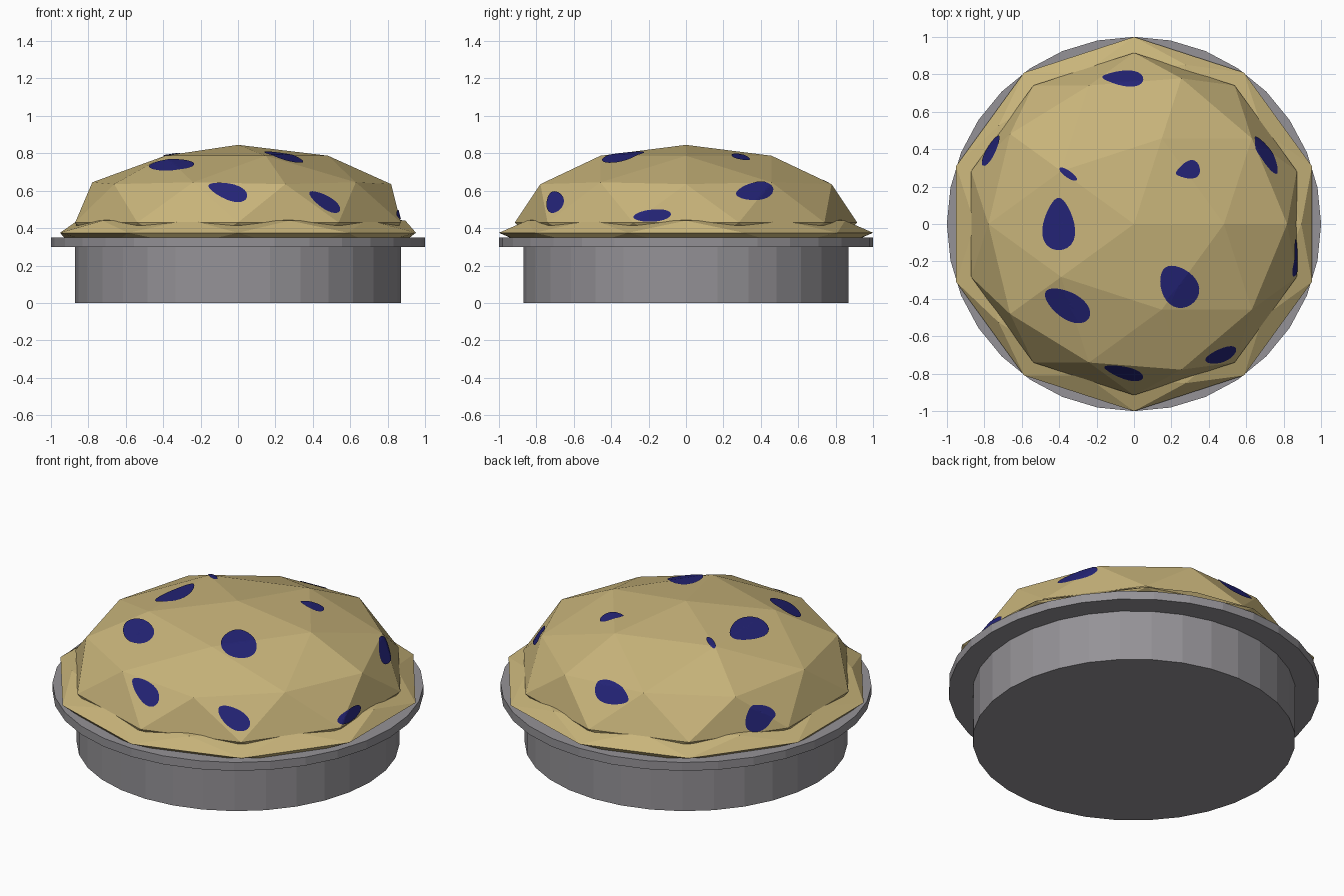
import bpy, bmesh, math
from mathutils import Vector
from mathutils.bvhtree import BVHTree

if "Cube" in bpy.data.objects:
    bpy.data.objects.remove(bpy.data.objects["Cube"])


def material(name, rgb):
    m = bpy.data.materials.new(name)
    m.diffuse_color = (*rgb, 1)
    m.use_nodes = True
    m.node_tree.nodes["Principled BSDF"].inputs["Base Color"].default_value = m.diffuse_color
    return m


CRUST = material("golden crust", (0.578, 0.456, 0.195))
TIN = material("grey tin", (0.30, 0.29, 0.31))
BERRY = material("berry blue", (0.017, 0.017, 0.18))


def finish(bm, name, mat):
    mesh = bpy.data.meshes.new(name)
    bm.to_mesh(mesh)
    bm.free()
    mesh.materials.append(mat)
    ob = bpy.data.objects.new(name, mesh)
    bpy.context.collection.objects.link(ob)
    return ob


# Tin: one lathed profile, 32 sides
def lathe(name, profile, mat, sides=32):
    bm = bmesh.new()
    rings = [[bm.verts.new((r * math.cos(2 * math.pi * i / sides),
                            r * math.sin(2 * math.pi * i / sides), z))
              for i in range(sides)] for r, z in profile]
    for lo, hi in zip(rings, rings[1:]):
        for i in range(sides):
            j = (i + 1) % sides
            bm.faces.new((lo[i], lo[j], hi[j], hi[i]))
    bm.faces.new(rings[0][::-1])
    bm.faces.new(rings[-1])
    return finish(bm, name, mat)


lathe("tin", [(0.87, 0), (0.87, 0.3), (1, 0.3), (1, 0.35)], TIN)


# Crust: two squashed icospheres, heights remapped level by level
def squashed_ball(name, radius, levels):
    bm = bmesh.new()
    bmesh.ops.create_icosphere(bm, subdivisions=2, radius=1)
    for v in bm.verts:
        v.co.xy *= radius / 1.0
        z = v.co.z
        for (z0, h0), (z1, h1) in zip(levels, levels[1:]):
            if z <= z1 + 1e-4:
                v.co.z = h0 + (h1 - h0) * (z - z0) / (z1 - z0)
                break
    tree = BVHTree.FromBMesh(bm)
    finish(bm, name, CRUST)
    return tree


squashed_ball("crust_rim", 1.0, [(-1, 0.23), (0, 0.375), (0.447, 0.44),
                                 (0.526, 0.445), (1, 0.5)])
dome = squashed_ball("crust_dome", 0.915, [(-1, 0.1), (0, 0.43), (0.447, 0.635),
                                           (0.526, 0.645), (0.851, 0.787), (1, 0.845)])


# Berries: egg-shaped patches projected on the dome from one of three views
VIEWS = {
    "top": lambda u, v: (Vector((u, v, 3)), Vector((0, 0, -1))),
    "front": lambda u, v: (Vector((u, -3, v)), Vector((0, 1, 0))),
    "right": lambda u, v: (Vector((3, u, v)), Vector((-1, 0, 0))),
}


def berry_patch(index, view, cu, cv, a, b, angle, egg, steps=28, rings=7):
    bm = bmesh.new()
    ca, sa = math.cos(math.radians(angle)), math.sin(math.radians(angle))

    def point(t, f):
        x = f * a * math.cos(t)
        y = f * b * math.sin(t) * (1 + egg * math.cos(t))
        origin, ray = VIEWS[view](cu + x * ca - y * sa, cv + x * sa + y * ca)
        hit, normal, _, _ = dome.ray_cast(origin, ray)
        return bm.verts.new(hit + normal * 0.005) if hit else None

    centre = point(0, 0)
    grid = [[point(2 * math.pi * i / steps, k / rings) for i in range(steps)]
            for k in range(1, rings + 1)]
    for i in range(steps):
        j = (i + 1) % steps
        quads = [(centre, grid[0][i], grid[0][j])]
        quads += [(p[i], q[i], q[j], p[j]) for p, q in zip(grid, grid[1:])]
        for q in quads:
            if all(q):
                bm.faces.new(q)
    finish(bm, f"berry_{index}", BERRY)


PATCHES = [
    ("top", -0.40, 0.00, 0.140, 0.083, -90, 0.35),
    ("top", -0.355, -0.43, 0.135, 0.070, -32, 0.15),
    ("top", 0.235, -0.33, 0.120, 0.095, -55, 0.2),
    ("top", 0.285, 0.285, 0.065, 0.045, 15, 0.5),
    ("top", -0.35, 0.265, 0.055, 0.017, -35, 0),
    ("top", -0.06, 0.775, 0.110, 0.040, -3, 0.4),
    ("top", -0.76, 0.39, 0.090, 0.024, 62, -0.2),
    ("front", -0.055, 0.595, 0.108, 0.043, -17, 0.3),
    ("front", 0.46, 0.54, 0.095, 0.034, -32, 0.2),
    ("right", -0.18, 0.466, 0.100, 0.032, 5, 0.1),
    ("right", 0.365, 0.595, 0.100, 0.047, 8, 0.2),
]
for n, patch in enumerate(PATCHES):
    berry_patch(n + 1, *patch)
